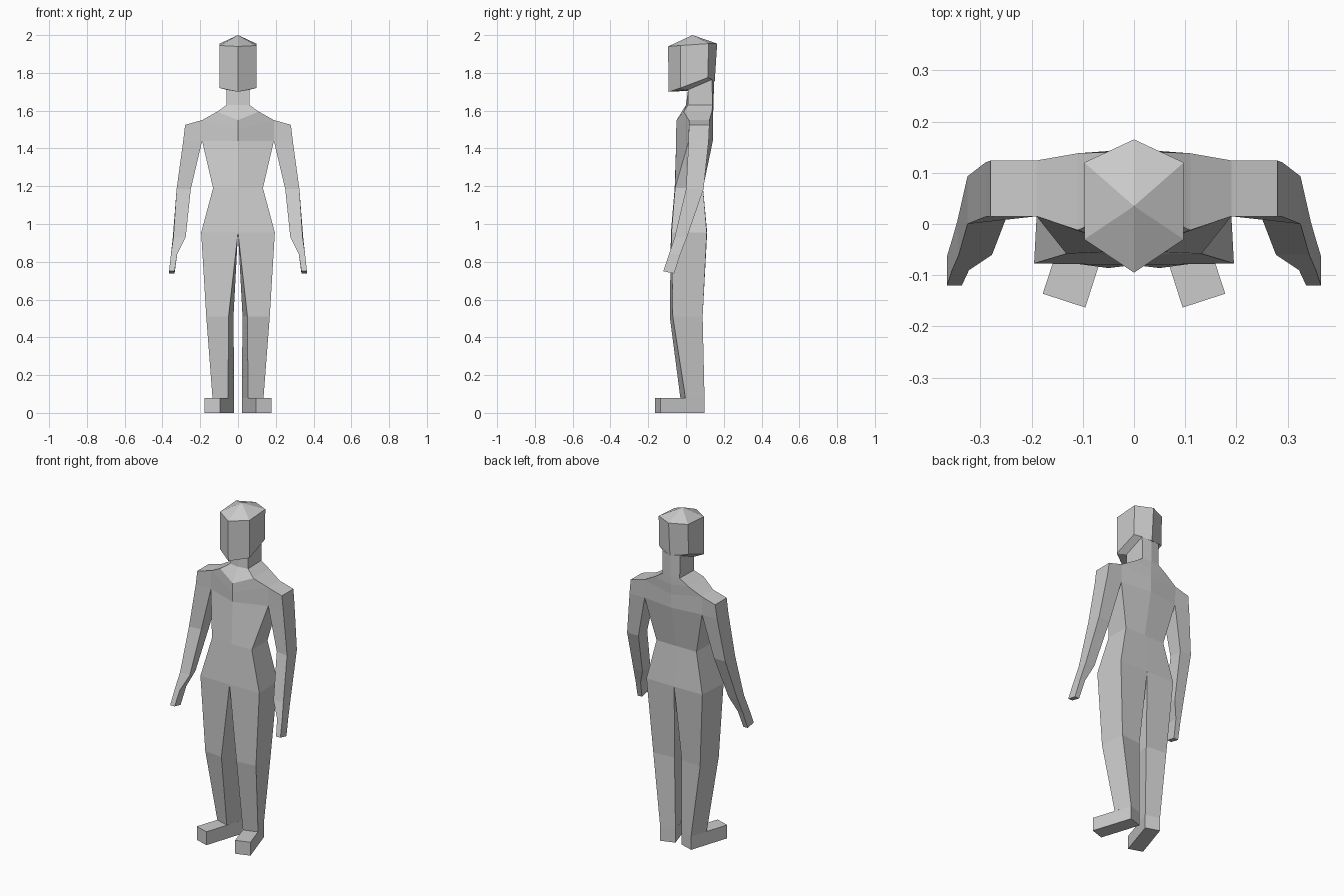
import bpy, bmesh


def loft(name, rings, closed=True, top=False, bottom=False, skip=()):
    """Skin right-half sections (top to bottom, counter-clockwise) and mirror in x."""
    bm = bmesh.new()
    rows = [[bm.verts.new(p) for p in ring] for ring in rings]
    for r, (a, b) in enumerate(zip(rows, rows[1:])):
        n = len(a)
        for i in range(n if closed else n - 1):
            if (r, i) in skip:
                continue
            j = (i + 1) % n
            quad = [a[i], b[i], b[j], a[j]]
            if i >= 2:
                quad = quad[1:] + quad[:1]
            bm.faces.new(quad)
    if top:
        bm.faces.new(rows[0])
    if bottom:
        bm.faces.new(rows[-1][::-1])
    bmesh.ops.remove_doubles(bm, verts=bm.verts, dist=0.0005)
    mesh = bpy.data.meshes.new(name)
    bm.to_mesh(mesh)
    bm.free()
    ob = bpy.data.objects.new(name, mesh)
    bpy.context.collection.objects.link(ob)
    mod = ob.modifiers.new("mirror", 'MIRROR')
    mod.merge_threshold = 0.001
    return ob


def flat(z, *points):
    return [(x, y, z) for x, y in points]


# Six-sided head, peaked on top, underside running in to the neck
neck_top = [(0, .01, 1.705), (.06, .01, 1.71), (.058, .138, 1.765), (0, .148, 1.755)]
loft("head", [
    [(0, .035, 2.0)] * 4,
    [(0, -.095, 1.94), (.097, -.03, 1.945), (.097, .12, 1.955), (0, .165, 1.955)],
    [(0, -.092, 1.70), (.097, -.03, 1.72), (.097, .115, 1.775), (0, .152, 1.755)],
    neck_top], closed=False)

# Neck and torso; the side strip is left open where the arm joins
hips = flat(.955, (0, -.08), (.195, -.077), (.185, .11), (0, .112))
loft("torso", [
    neck_top,
    flat(1.63, (0, 0), (.06, .01), (.056, .14), (0, .146)),
    [(0, -.05, 1.55), (.11, -.012, 1.595), (.11, .138, 1.595), (0, .143, 1.58)],
    [(0, -.052, 1.50), (.19, .015, 1.55), (.19, .124, 1.55), (0, .142, 1.52)],
    flat(1.44, (0, -.052), (.19, .015), (.19, .12), (0, .142)),
    flat(1.19, (0, -.06), (.132, -.058), (.132, .09), (0, .09)),
    hips], closed=False, skip={(3, 1)})

# Arms with shoulder, elbow, wrist and hand sections
loft("arms", [
    [(.19, .015, 1.55), (.28, .015, 1.525), (.28, .124, 1.525), (.19, .124, 1.55)],
    flat(1.44, (.19, .015), (.29, .014), (.29, .12), (.19, .12)),
    flat(1.185, (.25, .01), (.325, .0), (.325, .093), (.25, .093)),
    flat(.93, (.277, -.06), (.342, -.06), (.345, .005), (.285, .005)),
    flat(.84, (.322, -.09), (.355, -.09), (.355, -.03), (.322, -.03)),
    [(.336, -.12, .75), (.365, -.12, .75), (.365, -.063, .738), (.336, -.063, .738)],
], top=True, bottom=True, skip={(0, 3)})

# Legs, turned slightly outwards
loft("legs", [
    hips,
    flat(.51, (.05, -.086), (.168, -.07), (.155, .088), (.024, .075)),
    flat(.08, (.053, -.03), (.135, -.003), (.102, .098), (.02, .071))])

# Box feet
foot = [(.095, -.163), (.178, -.136), (.102, .098), (.02, .071)]
loft("feet", [flat(.08, *foot), flat(0, *foot)], top=True, bottom=True)
